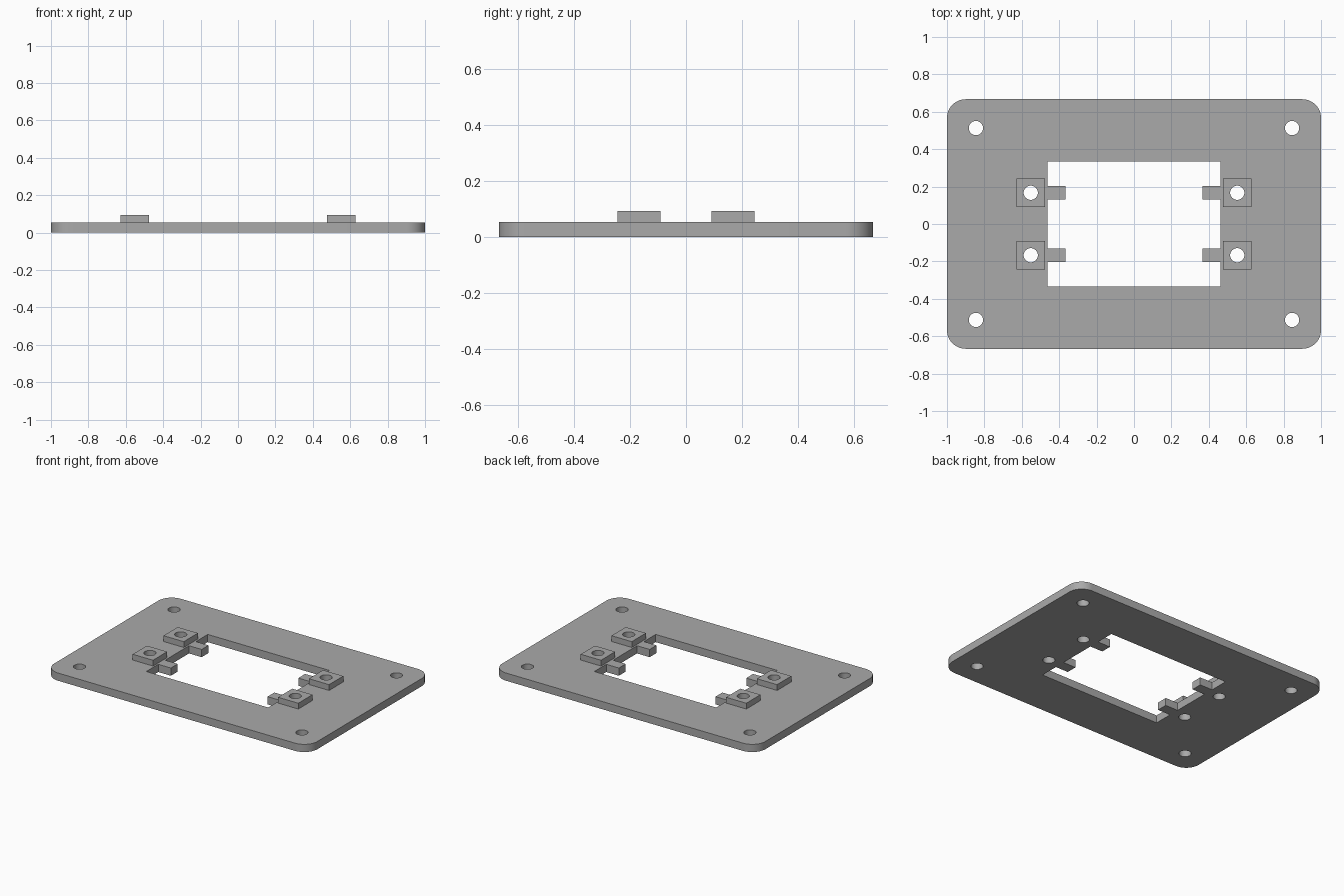
import bpy, bmesh
from math import cos, sin, pi

cube = bpy.data.objects.get("Cube")
if cube:
    bpy.data.objects.remove(cube, do_unlink=True)

# Main dimensions
HALF_X, HALF_Y, CORNER = 1.0, 0.667, 0.1
THICK, PAD_TOP = 0.053, 0.093
OPEN_X, OPEN_Y = 0.463, 0.333
TAB_X, TAB_HALF = 0.367, 0.037
PAD_X, PAD_Y, PAD_HALF = 0.552, 0.167, 0.077
HOLE_R = 0.038
SIGNS = [(sx, sy) for sx in (-1, 1) for sy in (-1, 1)]

grey = bpy.data.materials.new("mid_grey")
grey.use_nodes = True
colour = (0.4, 0.4, 0.4, 1)
grey.diffuse_color = colour
grey.node_tree.nodes["Principled BSDF"].inputs["Base Color"].default_value = colour


def arc(cx, cy, r, start, end, steps):
    angles = [start + (end - start) * i / steps for i in range(steps + 1)]
    return [(cx + r * cos(a), cy + r * sin(a)) for a in angles]


def circle(cx, cy):
    return arc(cx, cy, HOLE_R, 0, 2 * pi, 40)[:-1]


def extruded(name, loops, bottom, top):
    """Extrude a flat outline with holes into a solid mesh object."""
    curve = bpy.data.curves.new(name + "_outline", "CURVE")
    curve.dimensions = "2D"
    curve.fill_mode = "BOTH"
    curve.extrude = (top - bottom) / 2
    for loop in loops:
        spline = curve.splines.new("POLY")
        spline.points.add(len(loop) - 1)
        for point, (x, y) in zip(spline.points, loop):
            point.co = (x, y, 0, 1)
        spline.use_cyclic_u = True
    helper = bpy.data.objects.new(name + "_helper", curve)
    bpy.context.collection.objects.link(helper)
    graph = bpy.context.evaluated_depsgraph_get()
    mesh = bpy.data.meshes.new_from_object(helper.evaluated_get(graph))
    bpy.data.objects.remove(helper, do_unlink=True)
    bpy.data.curves.remove(curve)

    # Weld caps to walls and rest the part at its height
    bm = bmesh.new()
    bm.from_mesh(mesh)
    bmesh.ops.remove_doubles(bm, verts=bm.verts, dist=0.0001)
    bmesh.ops.translate(bm, verts=bm.verts, vec=(0, 0, (top + bottom) / 2))
    bmesh.ops.recalc_face_normals(bm, faces=bm.faces)
    bm.to_mesh(mesh)
    bm.free()
    mesh.materials.clear()
    mesh.materials.append(grey)
    mesh.name = name
    obj = bpy.data.objects.new(name, mesh)
    bpy.context.collection.objects.link(obj)
    bpy.ops.object.select_all(action="DESELECT")
    obj.select_set(True)
    bpy.context.view_layer.objects.active = obj
    bpy.ops.object.shade_smooth_by_angle(angle=pi / 6)
    return obj


# Rounded outer border
border = []
for i, (sx, sy) in enumerate([(1, 1), (-1, 1), (-1, -1), (1, -1)]):
    border += arc(sx * (HALF_X - CORNER), sy * (HALF_Y - CORNER), CORNER,
                  i * pi / 2, (i + 1) * pi / 2, 12)

# Central opening with four inward tabs
side = [(OPEN_X, -OPEN_Y)]
for y in (-PAD_Y, PAD_Y):
    side += [(OPEN_X, y - TAB_HALF), (TAB_X, y - TAB_HALF),
             (TAB_X, y + TAB_HALF), (OPEN_X, y + TAB_HALF)]
side.append((OPEN_X, OPEN_Y))
opening = side + [(-x, -y) for x, y in side]

# Base plate with corner mounting holes and pad holes
holes = [circle(sx * hx, sy * hy) for sx, sy in SIGNS
         for hx, hy in ((0.845, 0.513), (PAD_X, PAD_Y))]
extruded("base_plate", [border, opening] + holes, 0, THICK)

# Raised square pads around the inner holes
for sx, sy in SIGNS:
    cx, cy = sx * PAD_X, sy * PAD_Y
    square = [(cx + dx * PAD_HALF, cy + dy * PAD_HALF)
              for dx, dy in ((-1, -1), (1, -1), (1, 1), (-1, 1))]
    name = ("back" if sy > 0 else "front") + ("_left" if sx > 0 else "_right") + "_pad"
    extruded(name, [square, circle(cx, cy)], THICK, PAD_TOP)
